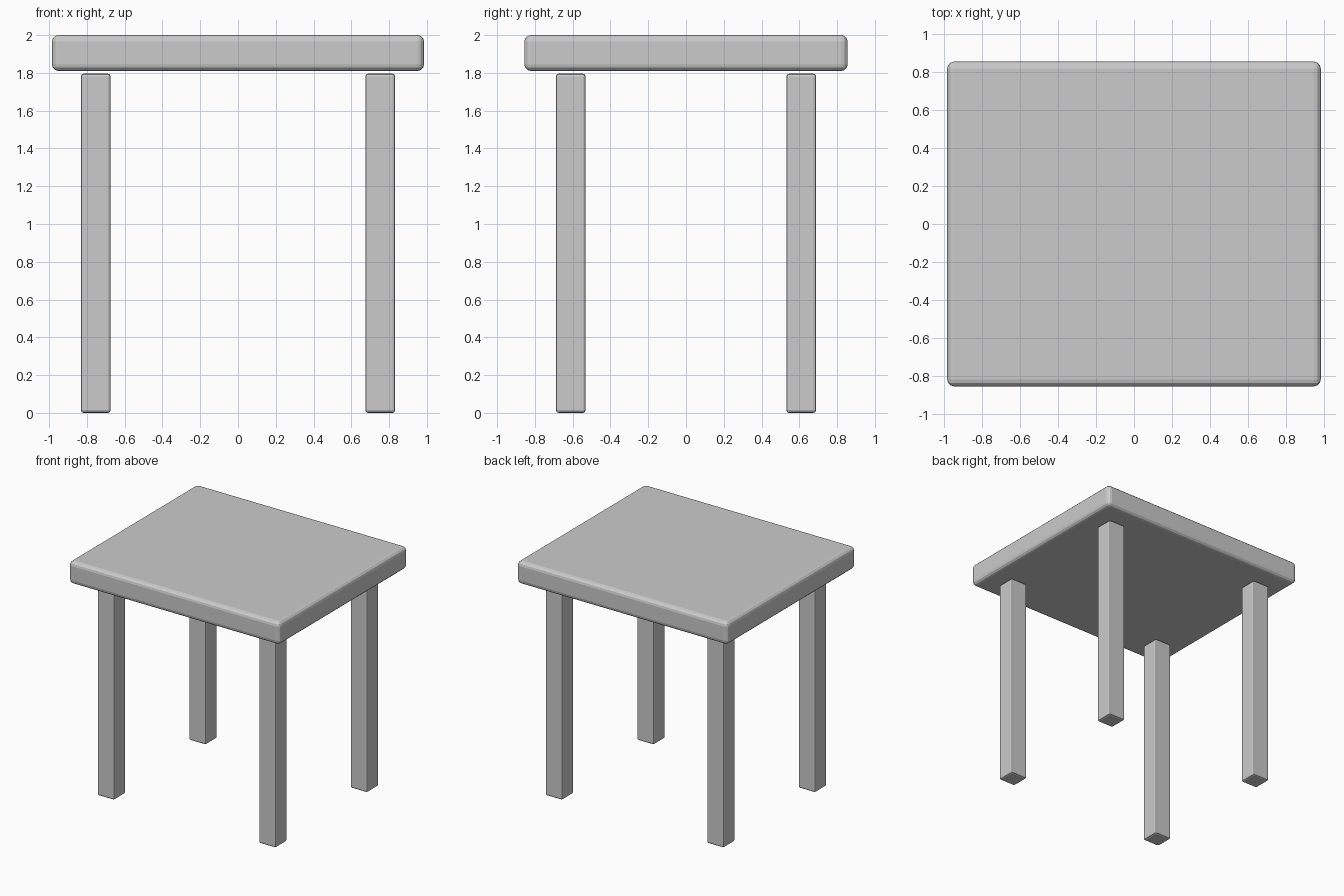
import bpy

if "Cube" in bpy.data.objects:
    bpy.data.objects.remove(bpy.data.objects["Cube"])


def rounded_box(name, center, size, bevel, segments):
    bpy.ops.mesh.primitive_cube_add(size=1, location=center)
    obj = bpy.context.object
    obj.name = name
    obj.scale = size
    bpy.ops.object.transform_apply(location=False, rotation=False, scale=True)
    mod = obj.modifiers.new("soft_edges", 'BEVEL')
    mod.width = bevel
    mod.segments = segments
    return obj


# Thick table top, floating just above the legs
rounded_box("table_top", (0, 0, 1.905), (1.97, 1.712, 0.19), 0.035, 3)

# Four square legs
for side, sx in (("left", -1), ("right", 1)):
    for end, sy in (("front", -1), ("back", 1)):
        rounded_box(f"{end}_{side}_leg", (sx * 0.753, sy * 0.61, 0.898),
                    (0.157, 0.157, 1.796), 0.014, 2)
